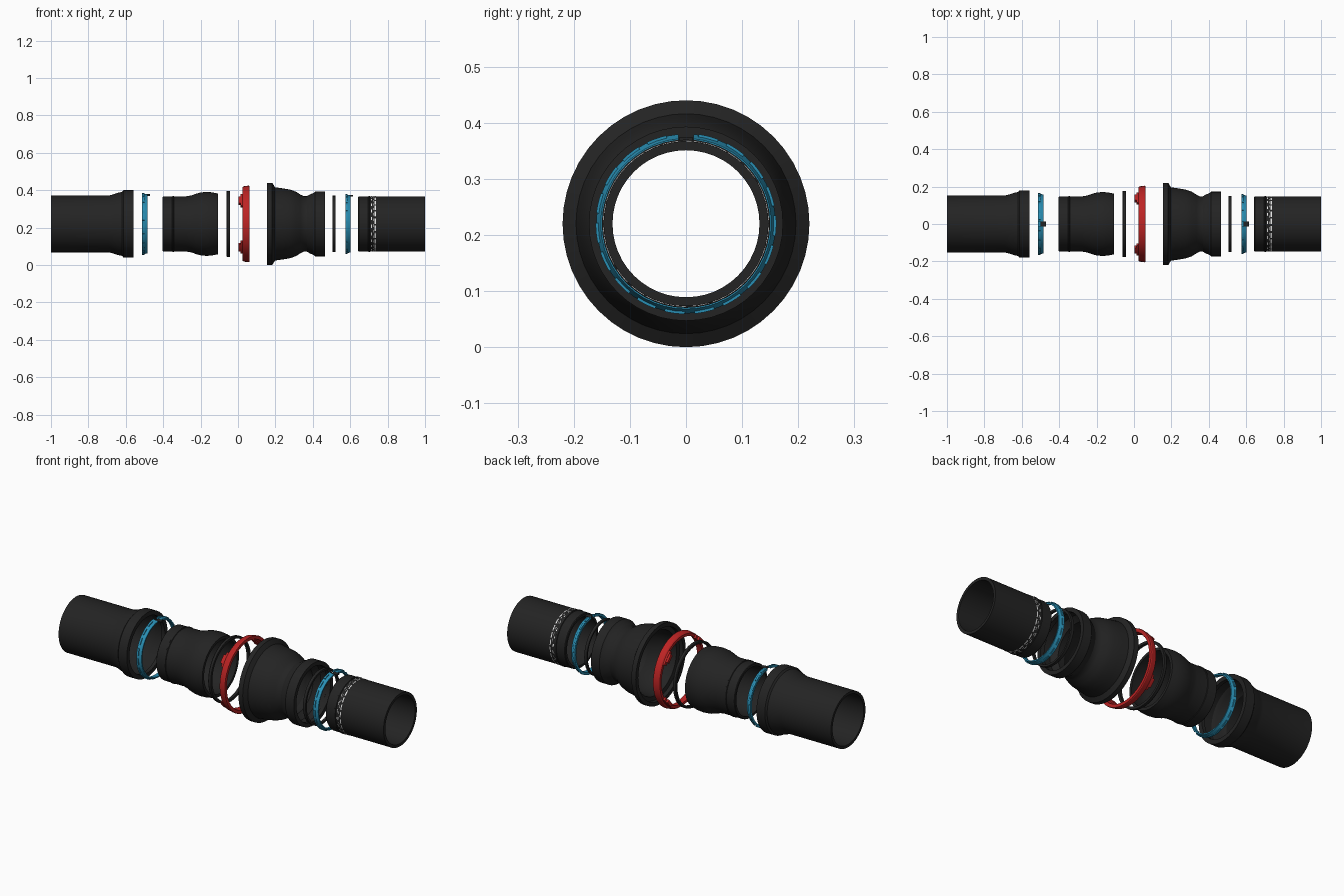
import bpy, bmesh, math

if "Cube" in bpy.data.objects:
    bpy.data.objects.remove(bpy.data.objects["Cube"])

AXIS_Z = 0.22


def material(name, rgb):
    m = bpy.data.materials.new(name)
    m.diffuse_color = (*rgb, 1)
    m.use_nodes = True
    m.node_tree.nodes["Principled BSDF"].inputs["Base Color"].default_value = m.diffuse_color
    return m


BLACK = material("black iron", (0.017, 0.017, 0.017))
BLUE = material("blue lock ring", (0.022, 0.27, 0.45))
RED = material("red retainer", (0.5, 0.017, 0.017))
WHITE = material("white marking", (0.8, 0.8, 0.8))


def finish(name, bm, mat):
    bmesh.ops.recalc_face_normals(bm, faces=bm.faces)
    me = bpy.data.meshes.new(name)
    bm.to_mesh(me)
    bm.free()
    me.materials.append(mat)
    ob = bpy.data.objects.new(name, me)
    ob.location.z = AXIS_Z
    bpy.context.collection.objects.link(ob)
    bpy.ops.object.select_all(action='DESELECT')
    ob.select_set(True)
    bpy.context.view_layer.objects.active = ob
    bpy.ops.object.shade_smooth_by_angle(angle=math.radians(30))
    return ob


def sweep(bm, profile, a0=0, a1=360, seg=48):
    """Turn a closed (x, radius) outline about the pipe axis; angle 0 is up."""
    full = a1 - a0 >= 360
    rings = []
    for i in range(seg if full else seg + 1):
        a = math.radians(a0 + (a1 - a0) * i / seg)
        rings.append([bm.verts.new((x, r * math.sin(a), r * math.cos(a))) for x, r in profile])
    n = len(profile)
    for i in range(seg):
        p, q = rings[i], rings[(i + 1) % len(rings)]
        for j in range(n):
            k = (j + 1) % n
            bm.faces.new((p[j], p[k], q[k], q[j]))
    if not full:
        bm.faces.new(rings[0])
        bm.faces.new(rings[-1])


def turned(name, outer, inner, mat, seg=48):
    bm = bmesh.new()
    sweep(bm, outer + inner[::-1], seg=seg)
    return finish(name, bm, mat)


def block(x0, x1, r0, r1):
    return [(x0, r0), (x1, r0), (x1, r1), (x0, r1)]


# Left pipe with its bell socket
turned("left_socket_pipe",
       [(-1, .152), (-.69, .152), (-.67, .157), (-.64, .167), (-.62, .171), (-.612, .18), (-.56, .18)],
       [(-1, .137), (-.70, .137), (-.68, .15), (-.65, .155), (-.63, .166), (-.585, .164),
        (-.58, .156), (-.56, .156)], BLACK)

# Spigot with ball end
turned("ball_spigot",
       [(-.403, .144), (-.400, .147), (-.352, .147), (-.350, .150), (-.344, .150), (-.342, .147),
        (-.28, .147), (-.25, .152), (-.225, .161), (-.20, .168), (-.17, .171), (-.14, .169), (-.107, .162)],
       [(-.403, .132), (-.28, .132), (-.25, .137), (-.21, .150), (-.17, .154), (-.107, .146)], BLACK)

# Flanged ball socket with bell on the far side
turned("flanged_socket",
       [(.156, .22), (.183, .22), (.198, .196), (.24, .190), (.28, .183), (.31, .172), (.335, .156),
        (.352, .148), (.368, .148), (.385, .158), (.405, .166), (.413, .173), (.465, .173)],
       [(.156, .198), (.178, .198), (.182, .176), (.22, .174), (.26, .169), (.30, .155), (.33, .134),
        (.37, .132), (.385, .146), (.40, .157), (.438, .157), (.442, .151), (.465, .151)], BLACK)

# Right pipe with weld bead
turned("right_spigot_pipe",
       [(.642, .144), (.646, .147), (.696, .147), (.698, .150), (.704, .150), (.706, .147), (1, .147)],
       [(.642, .131), (1, .131)], BLACK)

# Thin seals
turned("wide_seal", [(-.062, .174), (-.058, .177), (-.044, .177)], [(-.062, .165), (-.044, .163)], BLACK)
turned("narrow_seal", [(.506, .151), (.522, .151)], [(.506, .142), (.522, .140)], BLACK)


# Split lock rings: tapered, with shallow ribs and a dark key in the gap
def lock_ring(side, x, r):
    bm = bmesh.new()
    sweep(bm, [(x, r), (x + .027, r - .008), (x + .027, r - .015), (x, r - .013)], 5, 355)
    for i in range(18):
        a = 8 + i * 19.2
        sweep(bm, block(x + .002, x + .012, r - .008, r + .001), a, a + 13, 4)
    finish(side + "_lock_ring", bm, BLUE)
    bm = bmesh.new()
    sweep(bm, block(x + .012, x + .042, r - .014, r - .006), -4.8, 4.8, 4)
    finish(side + "_ring_key", bm, BLACK)


lock_ring("left", -.512, .165)
lock_ring("right", .574, .160)

# Red retaining ring with four bayonet lugs
bm = bmesh.new()
sweep(bm, [(.024, .196), (.030, .201), (.056, .205), (.061, .203), (.061, .186), (.024, .181)])
for a in (48, 132, 228, 312):
    sweep(bm, block(.002, .028, .176, .194), a - 7, a + 7, 6)
    sweep(bm, block(.014, .028, .176, .196), a - 12, a + 12, 8)
finish("retaining_ring", bm, RED)

# White insertion marks around the right pipe
bm = bmesh.new()
for x, w, count, fill in ((.712, .004, 22, .4), (.721, .003, 30, .45), (.731, .006, 24, .75)):
    step = 360 / count
    for i in range(count):
        sweep(bm, block(x, x + w, .1465, .1482), i * step, (i + fill) * step, 3)
finish("insertion_marks", bm, WHITE)
